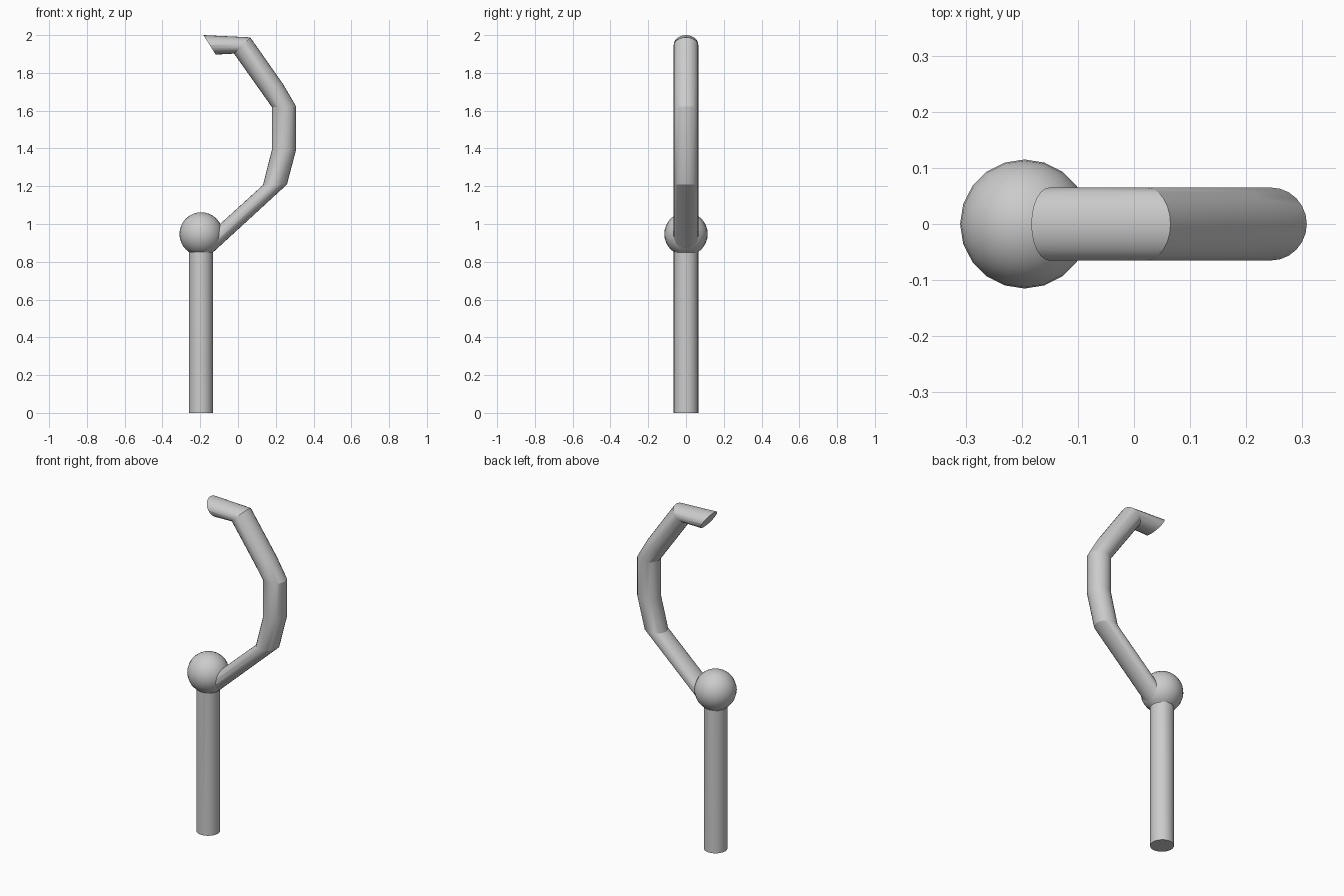
import bpy, bmesh
from math import cos, sin, pi, radians
from mathutils import Vector

if "Cube" in bpy.data.objects:
    bpy.data.objects.remove(bpy.data.objects["Cube"])

SIDES = 24
RADIUS = 0.065

# Tube cross-sections as front-view edges: (inner x, inner z, outer x, outer z)
RINGS = [
    (-0.260, 0.000, -0.132, 0.000),
    (-0.260, 0.850, -0.132, 0.850),
    (0.132, 1.206, 0.259, 1.209),
    (0.180, 1.395, 0.308, 1.395),
    (0.180, 1.618, 0.308, 1.622),
    (0.125, 1.696, 0.241, 1.737),
    (-0.021, 1.902, 0.065, 1.988),
    (-0.118, 1.897, -0.183, 2.000),
]


def smooth(obj, angle):
    bpy.ops.object.select_all(action='DESELECT')
    bpy.context.view_layer.objects.active = obj
    obj.select_set(True)
    bpy.ops.object.shade_smooth_by_angle(angle=radians(angle))


# Bent tube: upright post and curved hook in one sweep
bm = bmesh.new()
loops = []
for xi, zi, xo, zo in RINGS:
    mid = Vector(((xi + xo) / 2, 0, (zi + zo) / 2))
    half = Vector(((xo - xi) / 2, 0, (zo - zi) / 2))
    loops.append([bm.verts.new(mid + half * cos(2 * pi * i / SIDES)
                               + Vector((0, RADIUS * sin(2 * pi * i / SIDES), 0)))
                  for i in range(SIDES)])
for a, b in zip(loops, loops[1:]):
    for i in range(SIDES):
        j = (i + 1) % SIDES
        bm.faces.new((a[i], a[j], b[j], b[i]))
bm.faces.new(loops[0])
bm.faces.new(loops[-1])
bmesh.ops.recalc_face_normals(bm, faces=bm.faces)
mesh = bpy.data.meshes.new("hooked_post")
bm.to_mesh(mesh)
bm.free()
post = bpy.data.objects.new("hooked_post", mesh)
bpy.context.collection.objects.link(post)
smooth(post, 20)

# Ball at the joint of post and hook
bpy.ops.mesh.primitive_uv_sphere_add(segments=20, ring_count=16, radius=0.115,
                                     location=(-0.195, 0, 0.947))
ball = bpy.context.object
ball.name = "joint_ball"
smooth(ball, 30)
